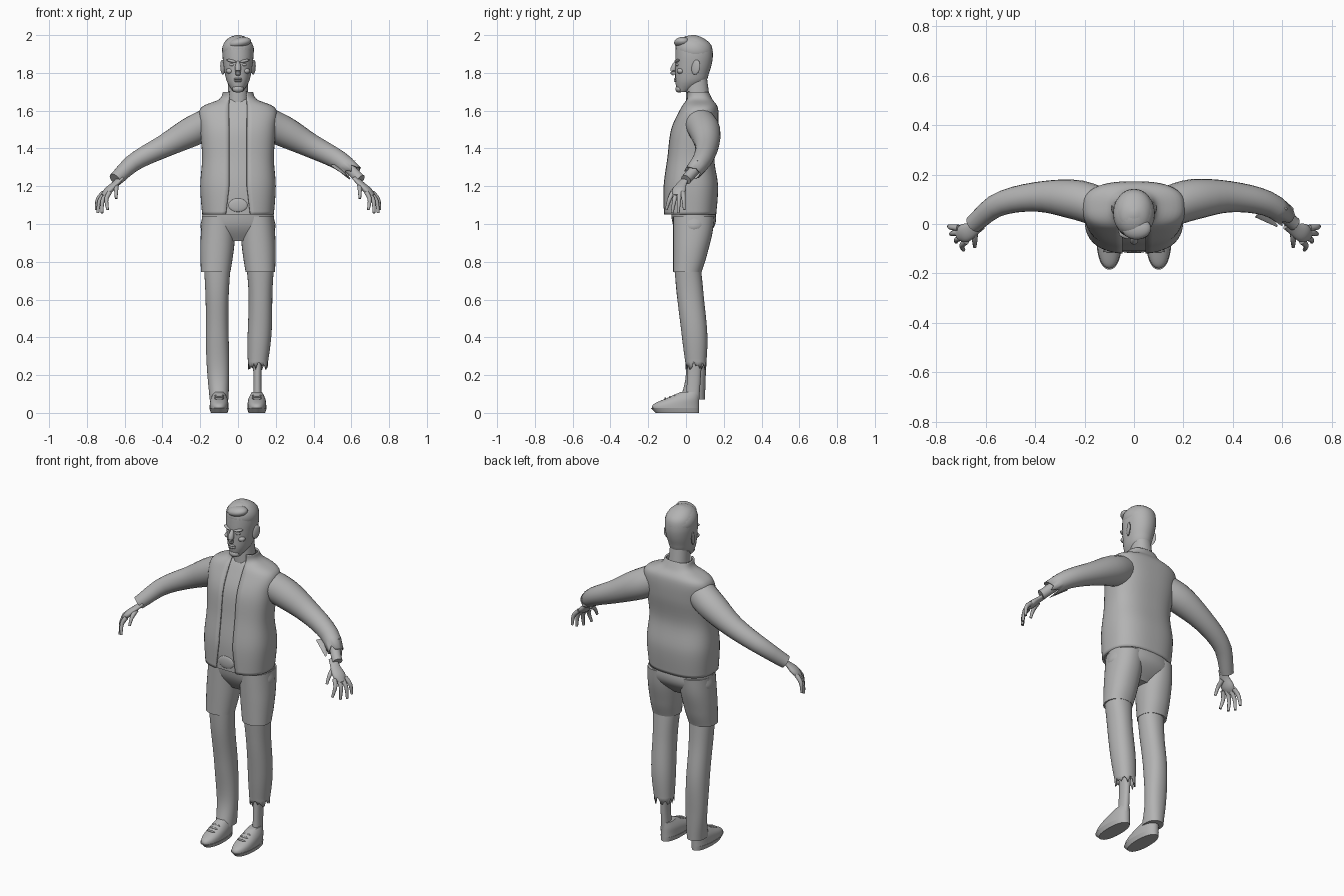
import bpy, bmesh, math, random
from mathutils import Vector, Matrix, Euler

random.seed(4)
if "Cube" in bpy.data.objects:
    bpy.data.objects.remove(bpy.data.objects["Cube"], do_unlink=True)

GREY = (0.45, 0.45, 0.45, 1)
grey = bpy.data.materials.new("plain_grey")
grey.use_nodes = True
grey.diffuse_color = GREY
grey.node_tree.nodes["Principled BSDF"].inputs["Base Color"].default_value = GREY


def finish(name, bm, thickness=0, offset=0):
    bmesh.ops.recalc_face_normals(bm, faces=bm.faces)
    mesh = bpy.data.meshes.new(name)
    bm.to_mesh(mesh)
    bm.free()
    mesh.materials.append(grey)
    for polygon in mesh.polygons:
        polygon.use_smooth = True
    mesh.set_sharp_from_angle(angle=math.radians(42))
    part = bpy.data.objects.new(name, mesh)
    bpy.context.collection.objects.link(part)
    if thickness:
        cloth = part.modifiers.new("cloth", "SOLIDIFY")
        cloth.thickness, cloth.offset = thickness, offset


def curve(values, t):
    """Smooth curve through evenly spaced values; a plain number is constant."""
    if isinstance(values, (int, float)):
        return values
    last = len(values) - 1
    i = min(int(t * last), last - 1)
    s = t * last - i
    before, a, b, after = (values[max(0, min(last, i + k))] for k in (-1, 0, 1, 2))
    slope_a, slope_b = (b - before) / 2, (after - a) / 2
    blend = s * s * (3 - 2 * s)
    return (a + (b - a) * blend + slope_a * s * (1 - s) ** 2
            - slope_b * s * s * (1 - s))


def skin(name, rings, closed=True, capped=True, **cloth):
    bm = bmesh.new()
    rows = [[bm.verts.new(p) for p in ring] for ring in rings]
    count = len(rows[0])
    for low, high in zip(rows, rows[1:]):
        for j in range(count if closed else count - 1):
            k = (j + 1) % count
            bm.faces.new((low[j], low[k], high[k], high[j]))
    if capped:
        bm.faces.new(rows[0][::-1])
        bm.faces.new(rows[-1])
    finish(name, bm, **cloth)


def power(value, exponent):
    return math.copysign(abs(value) ** exponent, value)


def stack(name, z, width, front, back, centre=0, side=1, square=2.2, inset=0,
          gap=None, ragged=0, count=32, steps=24, **options):
    """Rounded horizontal sections, each measure following its own curve."""
    rings = []
    for i in range(steps + 1):
        t = i / steps
        height, half = curve(z, t), curve(width, t) - inset
        fore, aft = curve(front, t) + inset, curve(back, t) - inset
        start, span = 0, math.tau * (count - 1) / count
        if gap:
            opening = math.acos(min(1, gap(height) / half) ** (square / 2))
            start, span = -opening, math.pi + 2 * opening
        ring = []
        for j in range(count):
            a = start + span * j / (count - 1)
            x = curve(centre, t) + half * power(math.cos(a), 2 / square)
            y = (fore + aft) / 2 + (aft - fore) / 2 * power(math.sin(a), 2 / square)
            ring.append(Vector((side * x, y, height)))
        rings.append(ring)
    for point in rings[-1]:
        point.z -= random.uniform(-ragged / 3, ragged)
    skin(name, rings, closed=not gap, **options)


def tube(name, x, y, z, radius, side=1, flat=1, start=0, end=1, ragged=0, steps=14, count=20, **options):
    """Round or flattened sections along a path."""
    times = [start + (end - start) * i / steps for i in range(steps + 1)]
    points = [Vector((curve(x, t), curve(y, t), curve(z, t))) for t in times]
    rings = []
    for i, point in enumerate(points):
        along = (points[min(i + 1, steps)] - points[max(i - 1, 0)]).normalized()
        across = along.cross(Vector((0, 0, 1))).normalized()
        normal = across.cross(along)
        ring = []
        for j in range(count):
            a = math.tau * j / count
            p = point + (across * math.cos(a) + normal * math.sin(a) * flat) * curve(radius, times[i])
            if i == steps:
                p += along * random.uniform(-ragged / 2, ragged)
            ring.append(Vector((side * p.x, p.y, p.z)))
        rings.append(ring)
    skin(name, rings, **options)


def ball(name, location, size, rotation=(0, 0, 0)):
    bm = bmesh.new()
    shape = Matrix.LocRotScale(Vector(location), Euler(rotation), Vector(size))
    bmesh.ops.create_uvsphere(bm, u_segments=24, v_segments=14, radius=1, matrix=shape)
    finish(name, bm)


SIDES = (("left", 1), ("right", -1))

# Open jacket with standing collar, over a closed shirt of the same cut
coat = dict(z=(1.05, 1.2, 1.35, 1.5, 1.61, 1.66, 1.7), width=(.19, .2, .19, .2, .2, .1, .08),
            front=(-.12, -.12, -.1, -.08, -.03, 0, 0), back=(.16, .17, .15, .17, .17, .14, .12))
stack("jacket", **coat, square=2.6, count=48, steps=36, capped=False, thickness=.01, offset=-1,
      gap=lambda height: .047 + max(0, 1.2 - height) * .12)
stack("shirt", **{measure: values[:-1] for measure, values in coat.items()}, square=2.6, inset=.01)
ball("belt_buckle", (0, -.11, 1.1), (.05, .008, .036))

# Trousers: hips, thighs ending in a knee fold, lower legs
stack("hips", z=(1.09, .91), width=(.18, .19, .19, .08), front=(-.08, -.07, -.02), back=(.15, .155, .08))
for label, side in SIDES:
    stack(label + "_thigh", z=(1.04, .745), width=(.09, .09, .078), front=-.068,
          back=(.15, .14, .11, .082), centre=(.1, .118), side=side)
stack("right_lower_leg", z=(.78, .07), width=(.07, .06, .06, .05), front=(-.06, -.05, -.02, 0, -.03),
      back=(.075, .085, .11, .105, .1), centre=(.11, .11, .1), side=-1)
stack("left_lower_leg", z=(.78, .26), width=(.07, .06, .06, .05), front=(-.06, -.045, -.02, 0),
      back=(.075, .09, .11, .105), centre=(.118, .118, .105), ragged=.035, capped=False, thickness=.006)
stack("left_shin", z=(.36, .07), width=(.035, .022, .023), front=(.015, 0), back=(.09, .07), centre=.103)

# Shoes with a separate sole
for label, side in SIDES:
    stack(label + "_shoe", z=(.02, .11), width=(.05, .047, .028), front=(-.18, -.17, -.09, -.03),
          back=.07, centre=.1, side=side)
    stack(label + "_sole", z=(0, .025), width=(.044, .052), front=(-.16, -.185), back=.07,
          centre=.1, side=side, steps=4)
    for row in range(3):
        ball(f"{label}_lace_{row}", (side * .1, -.06 - row * .025, .092 - row * .008), (.026, .005, .006))

# Sleeves: whole on the right, torn above the wrist on the left
arm = dict(x=(.14, .65), y=(.07, .1, .11, .08, 0), z=(1.54, 1.49, 1.41, 1.33, 1.235))
sleeve = dict(arm, radius=(.08, .08, .06, .048, .037))
tube("right_sleeve", **sleeve, side=-1)
tube("left_sleeve", **sleeve, end=.86, ragged=.035, capped=False, thickness=.005)
tube("left_forearm", **arm, radius=.028, start=.7)
tube("left_upper_rag", x=(.53, .62), y=(.09, .06), z=(1.35, 1.335), radius=(.03, .003), flat=.2)
tube("left_lower_rag", x=(.51, .58), y=(.05, -.01), z=(1.31, 1.25), radius=(.03, .003), flat=.2)

# Hands: flat palm, four fingers in a fan and a thumb
for label, side in SIDES:
    tube(label + "_palm", x=(.62, .715), y=(0, -.03, -.047), z=(1.243, 1.15),
         radius=(.024, .027, .038, .02), side=side, flat=.5)
    for i in range(4):
        base = Vector((.68 + .01 * i, -.07 + .018 * i, 1.167))
        tip = Vector((.69 + .06 * math.sin(i * math.pi / 6), -.105 + .032 * i,
                      1.075 - .02 * math.sin(i * math.pi / 3)))
        knuckle = (base + tip) / 2 + Vector((.012, 0, .01))
        x, y, z = zip(base, knuckle, tip)
        tube(f"{label}_finger_{i}", x, y, z, radius=(.013, .011, .007), side=side, steps=8, count=10)
    tube(label + "_thumb", x=.645, y=(-.03, -.07, -.092), z=(1.205, 1.175, 1.135),
         radius=(.014, .007), side=side, steps=8, count=10)

# Neck, head and hair
stack("neck", z=(1.63, 1.78), width=(.058, .05), front=0, back=(.13, .11))
stack("head", z=(1.7, 1.75, 1.8, 1.85, 1.9, 1.95, 1.985, 2), width=(.025, .057, .07, .078, .082, .076, .05, .01),
      front=(-.045, -.056, -.057, -.057, -.056, -.05, -.015, .03),
      back=(.01, .1, .122, .137, .142, .132, .09, .05), square=2.1)
ball("hair", (0, .043, 1.92), (.085, .1, .077), (-.25, 0, 0))
ball("hair_fringe", (.01, -.018, 1.96), (.06, .045, .028), (0, -.2, 0))

# Face
tube("nose", x=0, y=(-.05, -.06, -.068, -.06), z=(1.86, 1.79), radius=(.008, .016, .012))
ball("nose_tip", (0, -.071, 1.8), (.011, .011, .01))
ball("chin_beard", (0, -.036, 1.715), (.03, .02, .02))
for label, height in (("upper", 1.768), ("lower", 1.757)):
    ball(label + "_lip", (0, -.055, height), (.022, .009, .006))
for label, side in SIDES:
    ball(label + "_brow", (side * .034, -.047, 1.863), (.028, .012, .008), (0, side * -.2, side * .3))
    ball(label + "_eye", (side * .032, -.046, 1.843), (.014, .008, .007), (0, 0, side * .3))
    ball(label + "_cheek", (side * .042, -.028, 1.81), (.022, .02, .016))
    ball(label + "_ear", (side * .082, .052, 1.83), (.008, .024, .04), (-.2, 0, side * -.4))
